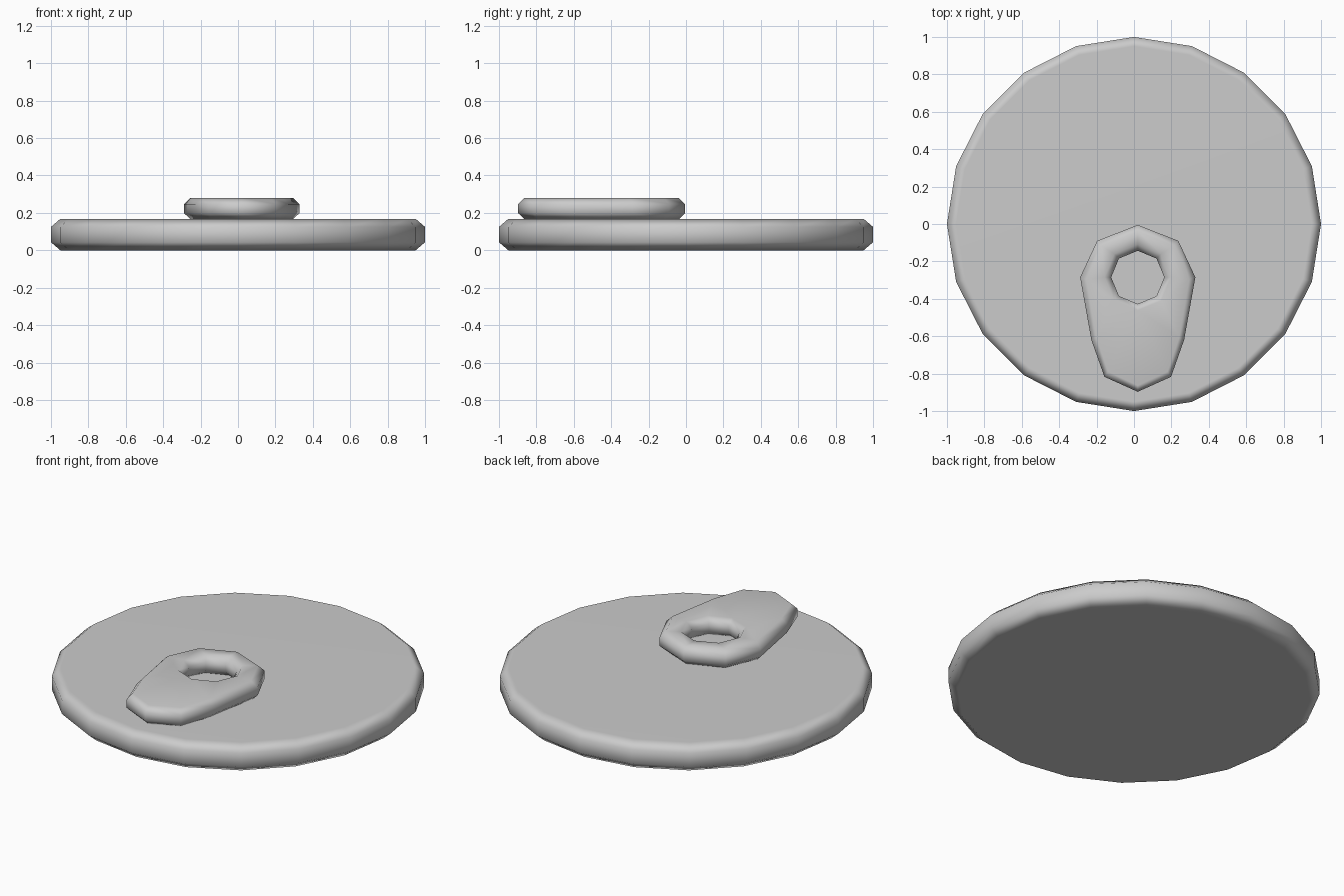
import bpy, bmesh
from math import sin, cos, tau

if "Cube" in bpy.data.objects:
    bpy.data.objects.remove(bpy.data.objects["Cube"])


def ring(n, r, cx=0.0, cy=0.0):
    return [(cx + r * cos(tau * i / n), cy + r * sin(tau * i / n)) for i in range(n)]


def scaled(pts, c, sx, sy):
    return [(c[0] + (x - c[0]) * sx, c[1] + (y - c[1]) * sy) for x, y in pts]


def build(name, walls):
    """Each wall is a list of (outline, z) levels; caps fill between all walls."""
    bm = bmesh.new()
    bottom, top = [], []
    for levels in walls:
        loops = [[bm.verts.new((x, y, z)) for x, y in pts] for pts, z in levels]
        n = len(loops[0])
        for a, b in zip(loops, loops[1:]):
            for i in range(n):
                j = (i + 1) % n
                bm.faces.new((a[i], a[j], b[j], b[i]))
        for loop, store in ((loops[0], bottom), (loops[-1], top)):
            store += [bm.edges.get((loop[i], loop[(i + 1) % n])) for i in range(n)]
        if len(walls) == 1:
            bm.faces.new(loops[0][::-1])
            bm.faces.new(loops[-1])
    if len(walls) > 1:
        for edges in (bottom, top):
            bmesh.ops.triangle_fill(bm, edges=edges, use_beauty=True)
    bmesh.ops.recalc_face_normals(bm, faces=bm.faces[:])
    me = bpy.data.meshes.new(name)
    bm.to_mesh(me)
    bm.free()
    for p in me.polygons:
        p.use_smooth = True
    ob = bpy.data.objects.new(name, me)
    bpy.context.collection.objects.link(ob)
    # keeps the broad faces flat while the chamfers shade softly
    ob.modifiers.new("soft_edges", 'WEIGHTED_NORMAL')
    return ob


# Round lid with chamfered rim
build("lid_disc", [[(ring(20, 0.95), 0.0), (ring(20, 1.0), 0.043),
                    (ring(20, 1.0), 0.125), (ring(20, 0.95), 0.168)]])

# Pull tab: mirrored tapered outline with an octagonal finger hole
cx, cy = 0.02, -0.285
half = [(0.217, -0.09), (0.308, -0.285), (0.248, -0.62), (0.178, -0.817)]
outline = ([(cx, -0.005)] + [(cx + x, y) for x, y in half] + [(cx, -0.897)]
           + [(cx - x, y) for x, y in half[::-1]])
inner = scaled(outline, (cx, -0.45), 0.89, 0.925)
hole, hole_wide = ring(8, 0.142, cx, cy), ring(8, 0.177, cx, cy)
zs = (0.166, 0.198, 0.247, 0.28)
build("pull_tab", [list(zip((inner, outline, outline, inner), zs)),
                   list(zip((hole_wide, hole, hole, hole_wide), zs))])
